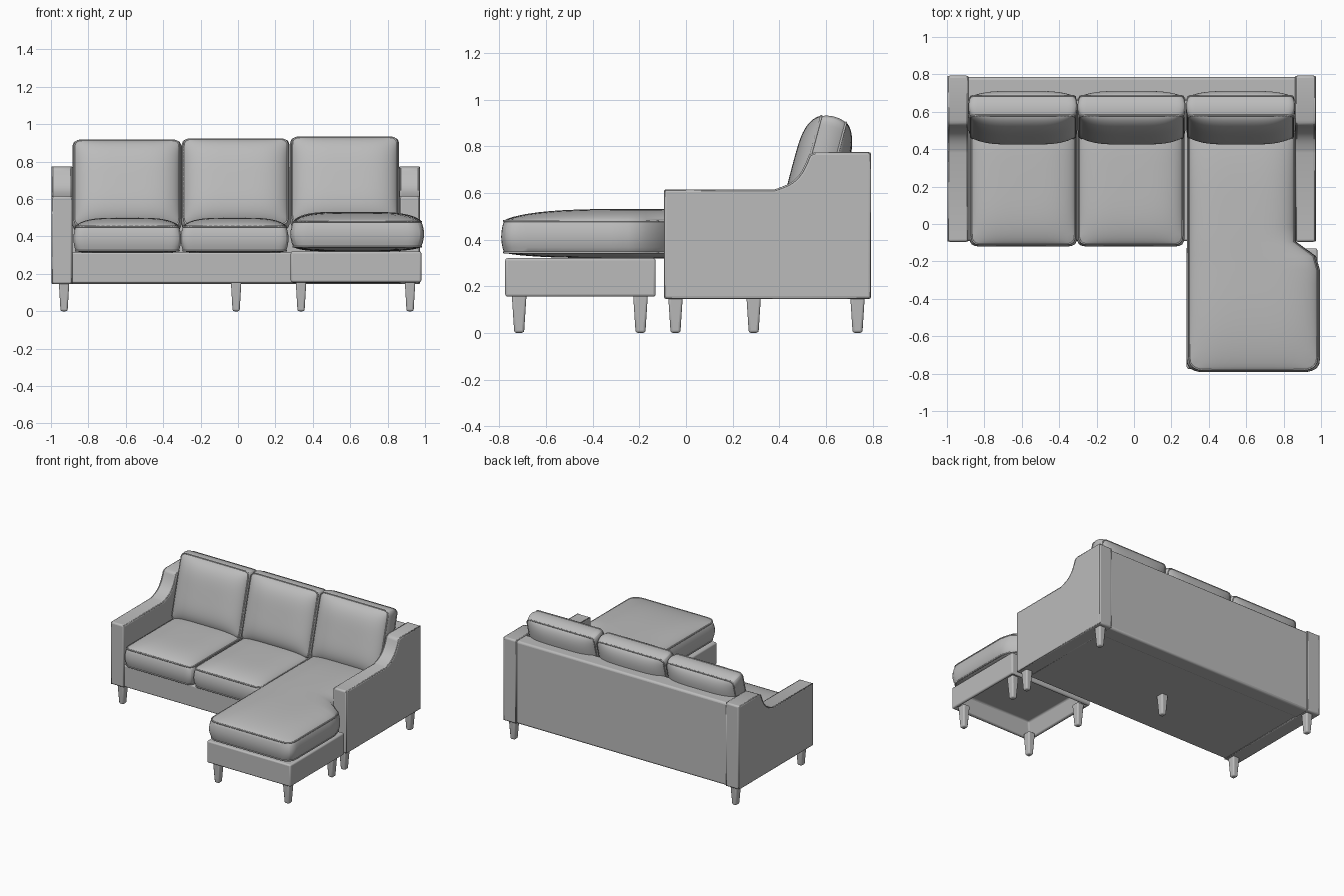
import bpy, bmesh, math
from mathutils import Matrix, Vector

if "Cube" in bpy.data.objects:
    bpy.data.objects.remove(bpy.data.objects["Cube"])

GREY = (0.5, 0.5, 0.5, 1)
fabric = bpy.data.materials.new("grey fabric")
fabric.use_nodes = True
fabric.diffuse_color = GREY
fabric.node_tree.nodes["Principled BSDF"].inputs["Base Color"].default_value = GREY


def finish(name, bm, bevel=0, segments=3, angle=40):
    """Turn a bmesh into a smooth-shaded object with optional rounded edges."""
    bmesh.ops.recalc_face_normals(bm, faces=bm.faces)
    mesh = bpy.data.meshes.new(name)
    bm.to_mesh(mesh)
    bm.free()
    mesh.materials.append(fabric)
    ob = bpy.data.objects.new(name, mesh)
    bpy.context.collection.objects.link(ob)
    if bevel:
        mod = ob.modifiers.new("rounding", 'BEVEL')
        mod.width, mod.segments, mod.limit_method = bevel, segments, 'ANGLE'
    bpy.ops.object.select_all(action='DESELECT')
    ob.select_set(True)
    bpy.context.view_layer.objects.active = ob
    bpy.ops.object.shade_smooth_by_angle(angle=math.radians(angle))
    return ob


def box(name, lo, hi, bevel=0.01, hollow=0):
    """Rounded box; hollow carves a recess into its underside."""
    bm = bmesh.new()
    bmesh.ops.create_cube(bm, size=1)
    for v in bm.verts:
        v.co = Vector(l + (h - l) * (c + 0.5) for l, h, c in zip(lo, hi, v.co))
    if hollow:
        bm.normal_update()
        under = min(bm.faces, key=lambda f: f.calc_center_median().z)
        bmesh.ops.inset_region(bm, faces=[under], thickness=0.03)
        bmesh.ops.inset_region(bm, faces=[under], thickness=0.05, depth=-hollow)
    return finish(name, bm, bevel)


def welt(name, points, radius=0.005, closed=True):
    """Thin piping cord along a path."""
    curve = bpy.data.curves.new(name, 'CURVE')
    curve.dimensions = '3D'
    curve.bevel_depth, curve.bevel_resolution = radius, 1
    spline = curve.splines.new('POLY')
    spline.points.add(len(points) - 1)
    for p, co in zip(spline.points, points):
        p.co = (*co, 1)
    spline.use_cyclic_u = closed
    curve.materials.append(fabric)
    bpy.context.collection.objects.link(bpy.data.objects.new(name, curve))


def smoothstep(t):
    t = min(1, max(0, t))
    return t * t * (3 - 2 * t)


def cushion(name, size, place, crown, under, bulge=0.012, corner=0.04, warp=None):
    """Puffy cushion: rounded plan, swollen sides, crowned faces and piped seams."""
    hx, hy, hz = (s / 2 for s in size)

    def shape(u, v, w):
        x, y = u * hx, v * hy
        dx, dy = abs(x) - (hx - corner), abs(y) - (hy - corner)
        if dx > 0 and dy > 0:
            k = max(dx, dy) / math.hypot(dx, dy)
            x = math.copysign(hx - corner + dx * k, x)
            y = math.copysign(hy - corner + dy * k, y)
        swell = bulge * (1 - w * w)
        x += swell * u ** 5
        y += swell * v ** 5
        puff = ((1 - u ** 4) * (1 - v ** 4)) ** 0.7
        z = w * (hz + (crown if w > 0 else under) * puff)
        co = place @ Vector((x, y, z))
        return warp(co) if warp else co

    n, layers = 28, 6
    bm = bmesh.new()
    grid = {}

    def spread(i):          # rows gather near the seams
        return math.sin((i / n - 0.5) * math.pi)

    def vert(i, j, k):
        if (i, j, k) not in grid:
            grid[i, j, k] = bm.verts.new(shape(spread(i), spread(j), 2 * k / layers - 1))
        return grid[i, j, k]

    for a in range(n):
        for b in range(n):
            for k in (0, layers):
                bm.faces.new([vert(a, b, k), vert(a + 1, b, k),
                              vert(a + 1, b + 1, k), vert(a, b + 1, k)])
        for k in range(layers):
            for e in (0, n):
                bm.faces.new([vert(a, e, k), vert(a + 1, e, k),
                              vert(a + 1, e, k + 1), vert(a, e, k + 1)])
                bm.faces.new([vert(e, a, k), vert(e, a + 1, k),
                              vert(e, a + 1, k + 1), vert(e, a, k + 1)])
    finish(name, bm)
    s = [spread(i) for i in range(n)]
    rim = ([(t, -1) for t in s] + [(1, t) for t in s]
           + [(-t, 1) for t in s] + [(-1, -t) for t in s])
    for side, w in (("upper", 1), ("lower", -1)):
        welt(f"{name}_{side}_piping", [shape(u, v, w) for u, v in rim])


# Sofa body
box("seat_base", (-0.9, -0.09, 0.15), (0.88, 0.76, 0.315))
box("back_panel", (-0.9, 0.66, 0.145), (0.88, 0.785, 0.768), 0.015)

# Arms with a swooping top line
swoop = [(0.38 + 0.15 * t, 0.615 + 0.15 * (0.35 * t + 0.65 * t ** 4))
         for t in (i / 10 for i in range(11))]
profile = [(-0.095, 0.145), (-0.095, 0.615)] + swoop + [(0.555, 0.775), (0.793, 0.775), (0.793, 0.145)]
for side, x0, x1 in (("right", -0.885, -0.998), ("left", 0.862, 0.972)):
    bm = bmesh.new()
    face = bm.faces.new([bm.verts.new((x0, y, z)) for y, z in profile])
    new = bmesh.ops.extrude_face_region(bm, geom=[face])["geom"]
    bmesh.ops.translate(bm, vec=(x1 - x0, 0, 0),
                        verts=[g for g in new if isinstance(g, bmesh.types.BMVert)])
    finish(f"{side}_arm", bm, 0.012)
    for edge, x in (("inner", x0), ("outer", x1)):
        inward = 0.005 if x < (x0 + x1) / 2 else -0.005
        path = [(x + inward, min(0.788, max(-0.09, y)), z - 0.005 if z > 0.2 else z + 0.005)
                for y, z in profile]
        welt(f"{side}_arm_{edge}_piping", path)

# Chaise footstool with a hollow underside
box("chaise_base", (0.282, -0.775, 0.155), (0.98, -0.13, 0.32), 0.022, hollow=0.11)

# Seat cushions
for name, x in (("right", -0.592), ("middle", -0.018)):
    cushion(f"{name}_seat_cushion", (0.552, 0.71, 0.13),
            Matrix.Translation((x, 0.247, 0.388)), 0.047, 0.015)


def widen_foot(co):
    """Flare the chaise cushion outward in front of the arm."""
    flare = 1 - smoothstep((co.y + 0.19) / 0.07)
    reach = 0.295 + (co.x - 0.295) * (0.685 / 0.56)
    return Vector((co.x + (reach - co.x) * flare, co.y, co.z))


cushion("chaise_cushion", (0.56, 1.37, 0.135), Matrix.Translation((0.575, -0.095, 0.412)),
        0.052, 0.025, corner=0.06, warp=widen_foot)

# Leaning back cushions
for name, x, width, top in (("right", -0.594, 0.56, 0.0), ("middle", -0.013, 0.555, 0.006),
                            ("left", 0.57, 0.56, 0.016)):
    lean = Matrix.Rotation(math.radians(75), 4, 'X')
    cushion(f"{name}_back_cushion", (width, 0.47, 0.11),
            Matrix.Translation((x, 0.572, 0.672 + top)) @ lean, 0.065, 0.055, corner=0.03)

# Tapered legs
sofa_legs = [(x, y) for x in (-0.93, 0.92) for y in (-0.045, 0.735)] + [(-0.01, 0.29)]
chaise_legs = [(x, y) for x in (0.337, 0.92) for y in (-0.715, -0.195)]
for i, (x, y) in enumerate(sofa_legs + chaise_legs):
    bm = bmesh.new()
    bmesh.ops.create_cube(bm, size=1)
    for v in bm.verts:
        wide = 0.064 if v.co.z > 0 else 0.042
        v.co = (x + v.co.x * wide * 0.9, y + v.co.y * wide, 0.17 * (v.co.z + 0.5))
    finish(f"leg_{i + 1}", bm, 0.01)
